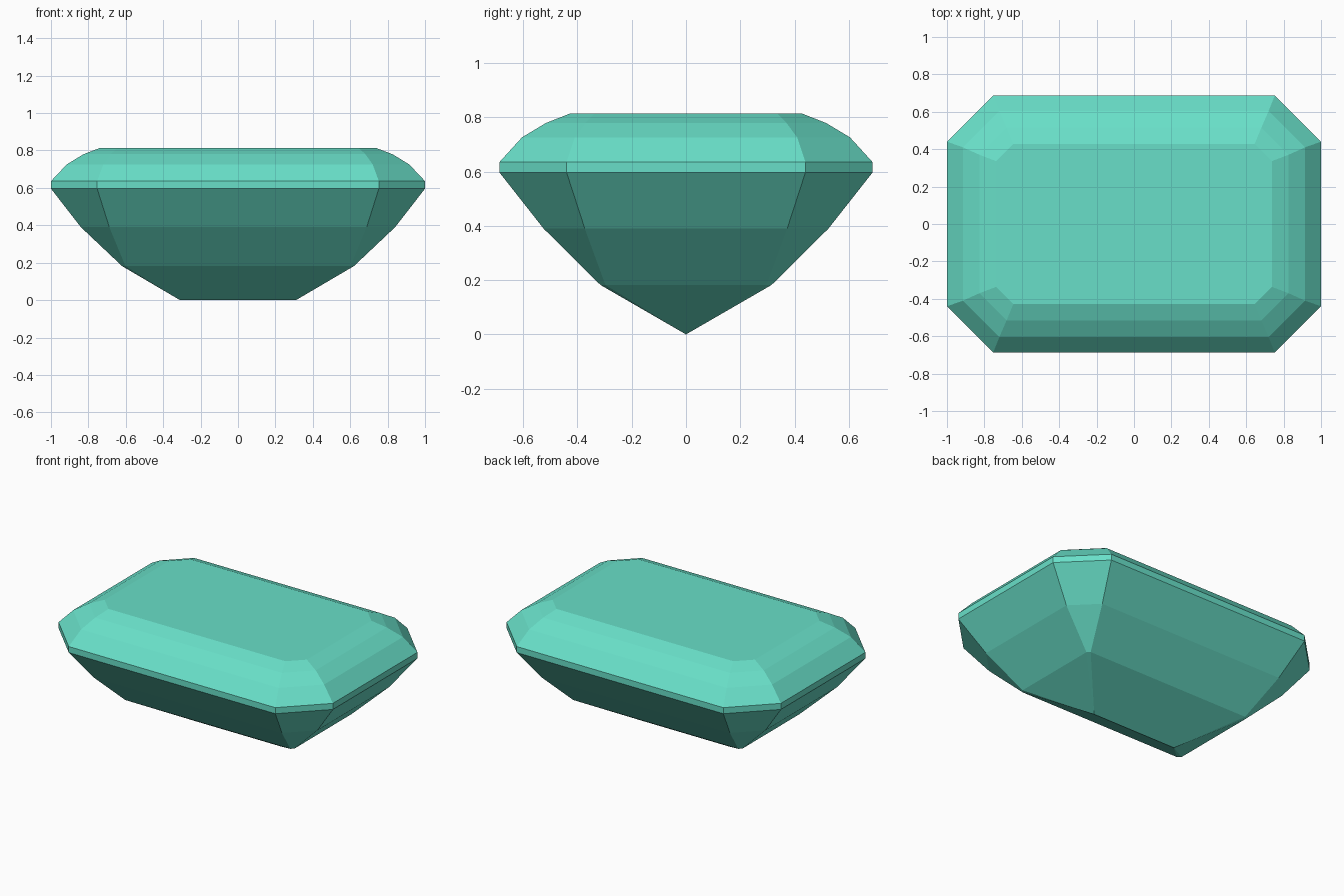
import bpy
import bmesh

cube = bpy.data.objects.get("Cube")
if cube:
    bpy.data.objects.remove(cube, do_unlink=True)

# Single gem colour
green = bpy.data.materials.new("sea_green")
green.use_nodes = True
colour = (0.14, 0.74, 0.58, 1.0)
green.diffuse_color = colour
green.node_tree.nodes["Principled BSDF"].inputs["Base Color"].default_value = colour


def add_ring(bm, half_x, half_y, cut, z):
    """Rectangle with cut corners, counter-clockwise from above."""
    ix, iy = half_x - cut, half_y - cut
    outline = [(half_x, -iy), (half_x, iy), (ix, half_y), (-ix, half_y),
               (-half_x, iy), (-half_x, -iy), (-ix, -half_y), (ix, -half_y)]
    return [bm.verts.new((x, y, z)) for x, y in outline]


# Step-cut levels: half length, half width, corner cut, height
levels = [
    (0.31, 0.0, 0.0, 0.0),         # keel line
    (0.62, 0.315, 0.018, 0.182),   # lower pavilion
    (0.84, 0.525, 0.152, 0.39),    # upper pavilion
    (1.0, 0.687, 0.247, 0.596),    # girdle bottom
    (1.0, 0.687, 0.247, 0.636),    # girdle top
    (0.915, 0.605, 0.195, 0.726),  # lower crown
    (0.826, 0.515, 0.145, 0.78),   # middle crown
    (0.737, 0.428, 0.092, 0.814),  # table
]

bm = bmesh.new()
rings = [add_ring(bm, *level) for level in levels]

# Facets between neighbouring levels
for low, high in zip(rings, rings[1:]):
    for i in range(len(low)):
        j = (i + 1) % len(low)
        bm.faces.new((low[i], low[j], high[j], high[i]))

# Flat table on top; the lowest ring collapses into the keel
bm.faces.new(rings[-1])
bmesh.ops.remove_doubles(bm, verts=bm.verts[:], dist=0.0001)
bmesh.ops.recalc_face_normals(bm, faces=bm.faces[:])

mesh = bpy.data.meshes.new("gemstone")
bm.to_mesh(mesh)
bm.free()
mesh.materials.append(green)
gem = bpy.data.objects.new("gemstone", mesh)
bpy.context.scene.collection.objects.link(gem)
